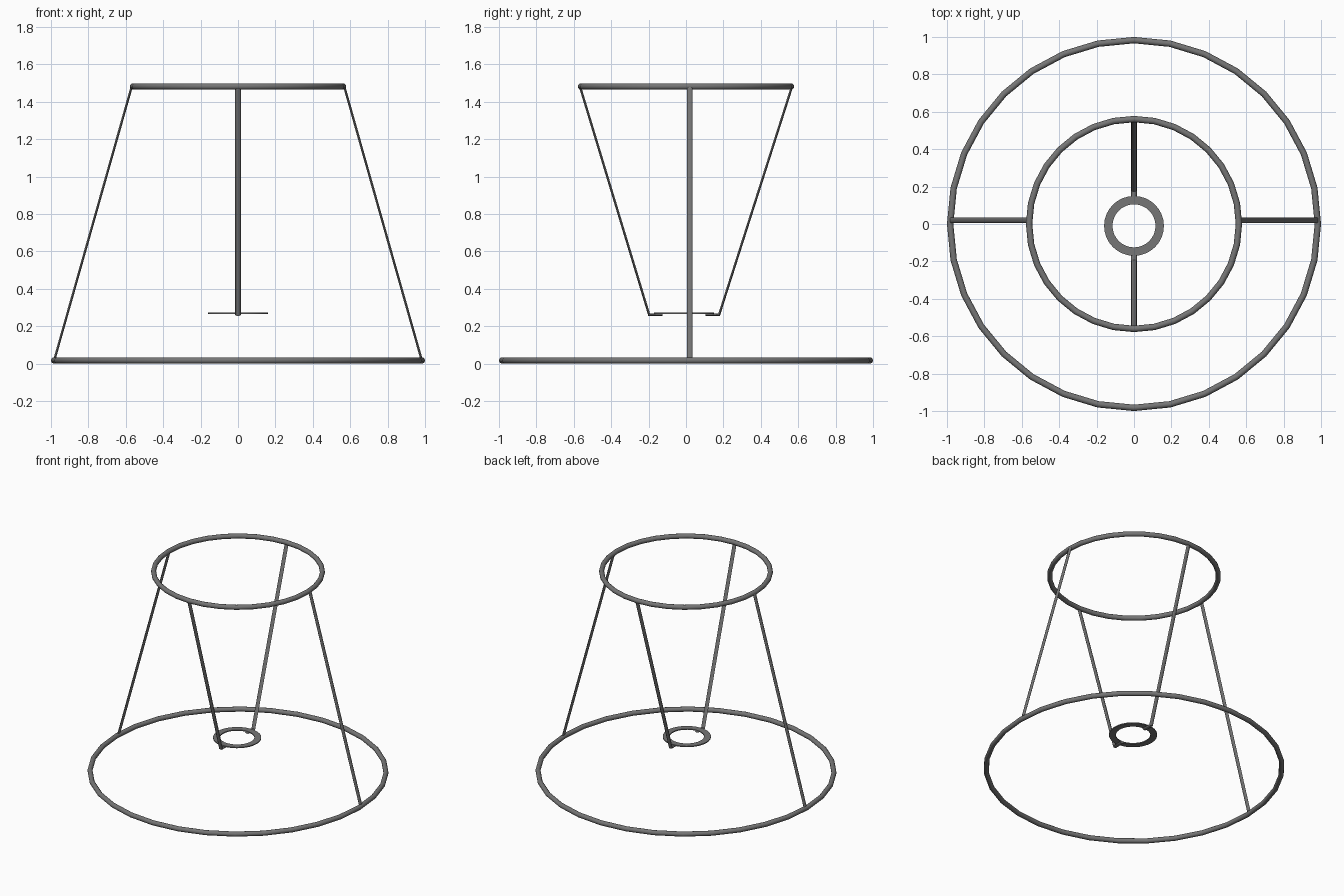
import bpy
import bmesh
import math
from mathutils import Vector

cube = bpy.data.objects.get("Cube")
if cube:
    bpy.data.objects.remove(cube)

# Single dark wire colour
metal = bpy.data.materials.new("dark_grey_metal")
metal.use_nodes = True
GREY = (0.18, 0.18, 0.18, 1)
metal.diffuse_color = GREY
metal.node_tree.nodes["Principled BSDF"].inputs["Base Color"].default_value = GREY


def finish(obj, name):
    obj.name = name
    obj.data.materials.append(metal)
    bpy.ops.object.select_all(action="DESELECT")
    obj.select_set(True)
    bpy.context.view_layer.objects.active = obj
    bpy.ops.object.shade_smooth_by_angle(angle=math.radians(50))


def wire_ring(name, radius, z, wire=0.017):
    bpy.ops.mesh.primitive_torus_add(major_radius=radius, minor_radius=wire,
                                     major_segments=32, minor_segments=12,
                                     location=(0, 0, z))
    finish(bpy.context.object, name)


def flat_wire(name, points, side, wide=0.015, thin=0.0065, sides=10):
    """Sweep a flattened oval along a bent path; side is the wide direction."""
    pts = [Vector(p) for p in points]
    side = Vector(side)
    bm = bmesh.new()
    loops = []
    for i, p in enumerate(pts):
        before = (p - pts[i - 1]).normalized() if i else Vector()
        after = (pts[i + 1] - p).normalized() if i < len(pts) - 1 else Vector()
        tangent = (before + after).normalized()
        normal = tangent.cross(side).normalized()
        mitre = 1 / max(0.4, tangent.dot(after if i == 0 else before))
        angles = [math.tau * k / sides for k in range(sides)]
        loops.append([bm.verts.new(p + side * wide * math.cos(a)
                                   + normal * thin * mitre * math.sin(a))
                      for a in angles])
    for a, b in zip(loops, loops[1:]):
        for k in range(sides):
            n = (k + 1) % sides
            bm.faces.new((a[k], a[n], b[n], b[k]))
    bm.faces.new(loops[0])
    bm.faces.new(loops[-1])
    bmesh.ops.recalc_face_normals(bm, faces=bm.faces)
    mesh = bpy.data.meshes.new(name)
    bm.to_mesh(mesh)
    bm.free()
    obj = bpy.data.objects.new(name, mesh)
    bpy.context.collection.objects.link(obj)
    finish(obj, name)


def washer(name, outer, inner, z, thick, y, segments=32):
    profile = [(inner, z), (outer, z), (outer, z + thick), (inner, z + thick)]
    bm = bmesh.new()
    loops = [[bm.verts.new((r * math.cos(a), y + r * math.sin(a), h))
              for r, h in profile]
             for a in (math.tau * i / segments for i in range(segments))]
    for i, a in enumerate(loops):
        b = loops[(i + 1) % segments]
        for k in range(4):
            n = (k + 1) % 4
            bm.faces.new((a[k], b[k], b[n], a[n]))
    bmesh.ops.recalc_face_normals(bm, faces=bm.faces)
    mesh = bpy.data.meshes.new(name)
    bm.to_mesh(mesh)
    bm.free()
    obj = bpy.data.objects.new(name, mesh)
    bpy.context.collection.objects.link(obj)
    finish(obj, name)


# Shade rings
wire_ring("bottom_ring", 0.983, 0.017)
wire_ring("top_ring", 0.561, 1.482)

# Outer struts joining the two rings
for label, s in (("left", 1), ("right", -1)):
    flat_wire(label + "_strut", [(s * 0.568, 0.02, 1.482), (s * 0.982, 0.02, 0.02)],
              (0, 1, 0))

# Inner hangers with bent feet under the fitting ring
OFF = -0.01
for label, s in (("back", 1), ("front", -1)):
    flat_wire(label + "_hanger",
              [(0, s * 0.567, 1.482), (0, OFF + s * 0.187, 0.261),
               (0, OFF + s * 0.115, 0.261)], (1, 0, 0))

# Lamp fitting ring
washer("fitting_ring", 0.16, 0.115, 0.266, 0.007, OFF)
